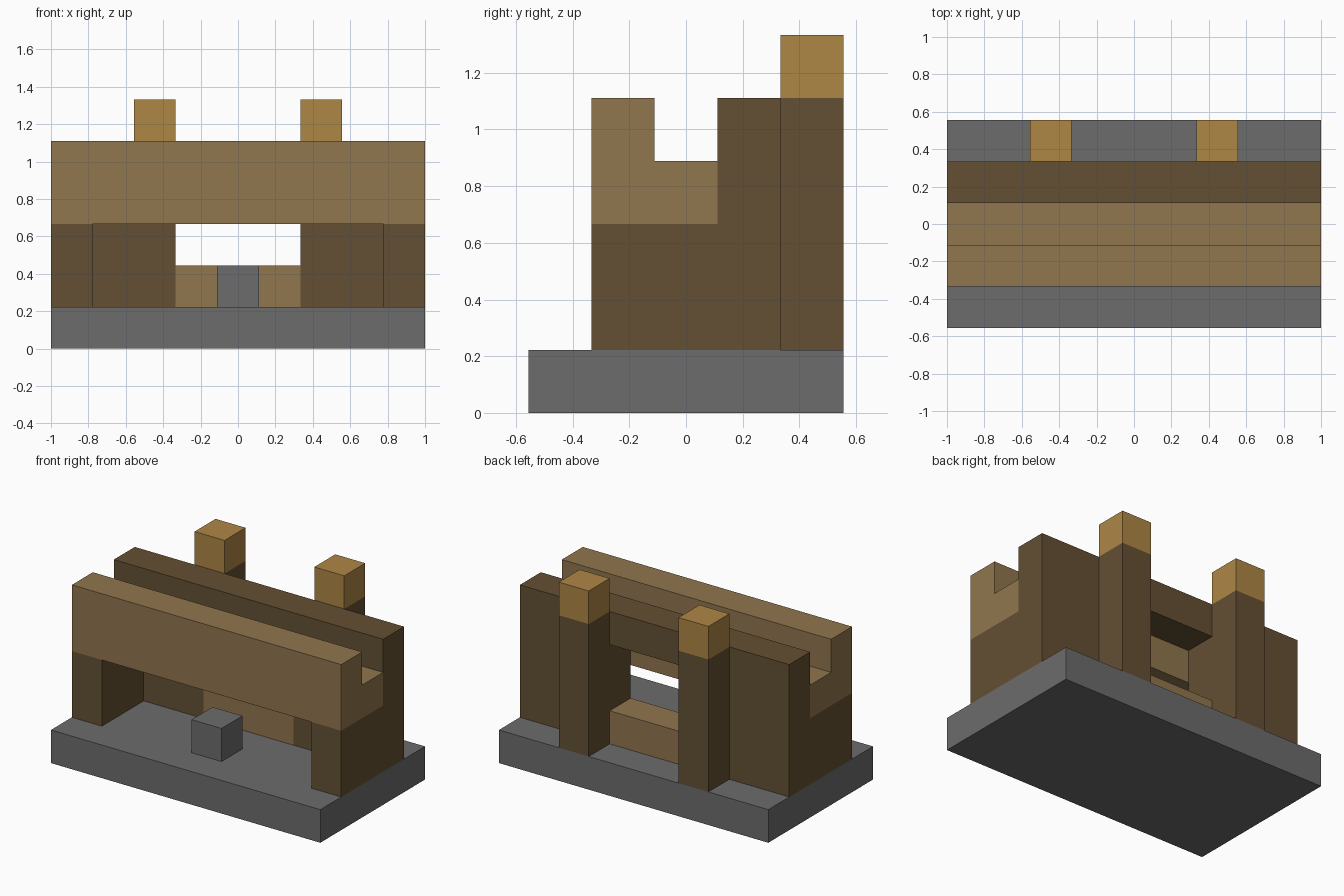
import bpy
import bmesh

U = 2 / 9  # one block edge

default = bpy.data.objects.get("Cube")
if default:
    bpy.data.objects.remove(default, do_unlink=True)


def material(name, rgb):
    m = bpy.data.materials.new(name)
    m.use_nodes = True
    m.diffuse_color = (*rgb, 1)
    m.node_tree.nodes["Principled BSDF"].inputs["Base Color"].default_value = (*rgb, 1)
    return m


stone = material("grey stone", (0.15, 0.15, 0.15))
dark_wood = material("dark wood", (0.127, 0.08, 0.033))
light_wood = material("light wood", (0.28, 0.18, 0.077))
gold = material("golden cap", (0.42, 0.238, 0.06))


def extrude_profile(name, profile, x0, x1, mat):
    """Extrude a (y, z) outline, given in block units, from x0 to x1."""
    bm = bmesh.new()
    face = bm.faces.new([bm.verts.new((x0 * U, y * U, z * U)) for y, z in profile])
    moved = bmesh.ops.extrude_face_region(bm, geom=[face])["geom"]
    bmesh.ops.translate(bm, vec=((x1 - x0) * U, 0, 0),
                        verts=[g for g in moved if isinstance(g, bmesh.types.BMVert)])
    bmesh.ops.recalc_face_normals(bm, faces=bm.faces)
    mesh = bpy.data.meshes.new(name)
    bm.to_mesh(mesh)
    bm.free()
    mesh.materials.append(mat)
    obj = bpy.data.objects.new(name, mesh)
    bpy.context.collection.objects.link(obj)
    return obj


def box(name, x, y, z, mat):
    outline = [(y[0], z[0]), (y[1], z[0]), (y[1], z[1]), (y[0], z[1])]
    return extrude_profile(name, outline, x[0], x[1], mat)


def mirrored_box(name, x, y, z, mat):
    for side, span in (("left", x), ("right", (-x[1], -x[0]))):
        box(f"{side}_{name}", span, y, z, mat)


# Base slab and the small block standing on it
box("base_slab", (-4.5, 4.5), (-2.5, 2.5), (0, 1), stone)
box("centre_block", (-.5, .5), (-1.5, -.5), (1, 2), stone)

# Side walls, back wall panels and the lintel joining them
mirrored_box("side_wall", (3.5, 4.5), (-1.5, .5), (1, 3), dark_wood)
mirrored_box("back_panel", (1.5, 4.5), (.5, 1.5), (1, 5), dark_wood)
box("back_lintel", (-1.5, 1.5), (.5, 1.5), (4, 5), dark_wood)
box("back_sill", (-1.5, 1.5), (.5, 1.5), (1, 2), light_wood)

# L-shaped deck with a raised front beam
extrude_profile("front_beam_and_deck",
                [(-1.5, 3), (.5, 3), (.5, 4), (-.5, 4), (-.5, 5), (-1.5, 5)],
                -4.5, 4.5, light_wood)

# Rear posts with caps
mirrored_box("rear_post", (1.5, 2.5), (1.5, 2.5), (1, 5), dark_wood)
mirrored_box("post_cap", (1.5, 2.5), (1.5, 2.5), (5, 6), gold)
